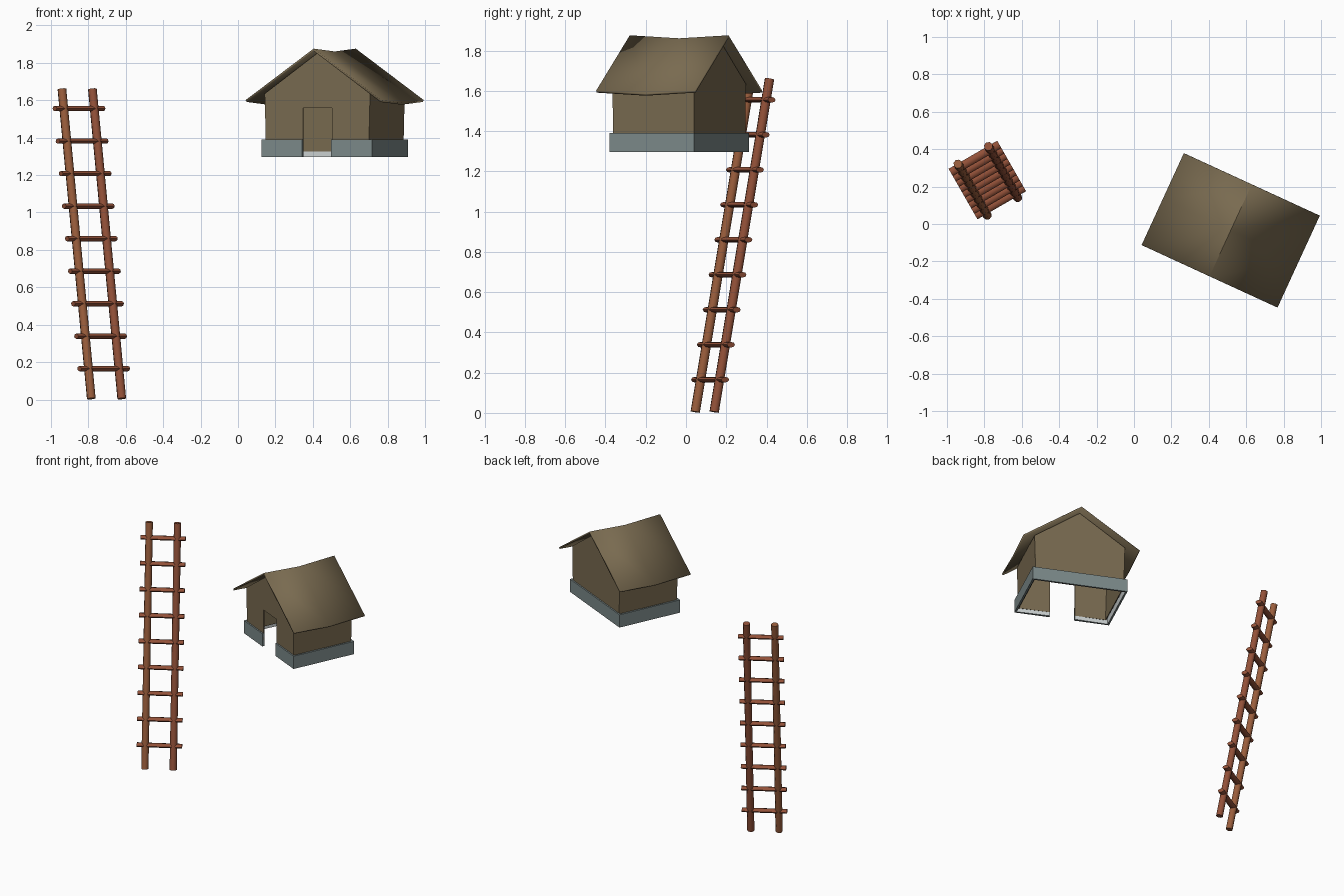
import bpy, math
from mathutils import Vector, Matrix

if "Cube" in bpy.data.objects:
    bpy.data.objects.remove(bpy.data.objects["Cube"])


def material(name, rgb):
    m = bpy.data.materials.new(name)
    m.diffuse_color = (*rgb, 1)
    m.use_nodes = True
    m.node_tree.nodes["Principled BSDF"].inputs["Base Color"].default_value = m.diffuse_color
    return m


BROWN = material("weathered brown", (0.19, 0.145, 0.08))
STONE = material("grey stone", (0.20, 0.25, 0.25))
PALE = material("pale grey", (0.60, 0.64, 0.64))
RED = material("red wood", (0.29, 0.082, 0.04))
ORANGE = material("orange wood", (0.32, 0.11, 0.045))

# House frame: local x across the gable, local -y towards the door
HOUSE = Matrix.Translation((0.517, -0.034, 0)) @ Matrix.Rotation(math.radians(-24.7), 4, 'Z')


def sheet(name, verts, faces, mats, thickness, inner=0):
    """Thin shell thickened behind its outer faces."""
    me = bpy.data.meshes.new(name)
    me.from_pydata(verts, [], faces)
    ob = bpy.data.objects.new(name, me)
    bpy.context.collection.objects.link(ob)
    for m in mats:
        me.materials.append(m)
    ob.matrix_world = HOUSE
    mod = ob.modifiers.new("thickness", 'SOLIDIFY')
    mod.thickness = thickness
    mod.material_offset = inner
    return ob


def smooth(ob, angle):
    bpy.ops.object.select_all(action='DESELECT')
    ob.select_set(True)
    bpy.context.view_layer.objects.active = ob
    bpy.ops.object.shade_smooth_by_angle(angle=math.radians(angle))


# Roof: two slopes with a slight sag in the middle
us, vs = (-0.40, 0, 0.40), (-0.27, 0, 0.27)
verts = [(u, v, 1.876 - 0.6875 * abs(u) - (0.015 if v == 0 else 0)) for v in vs for u in us]
faces = [(j * 3 + i, j * 3 + i + 1, j * 3 + i + 4, j * 3 + i + 3) for j in (0, 1) for i in (0, 1)]
smooth(sheet("roof", verts, faces, [BROWN], 0.012), 30)

# Walls: door gable, plain back gable and two flared sides
LOW, EAVE, D = 1.325, 1.635, 0.222
front = [(-0.302, LOW), (-0.085, LOW), (-0.085, 1.56), (0.085, 1.56), (0.085, LOW),
         (0.302, LOW), (0.31, EAVE), (0, 1.852), (-0.31, EAVE)]
back = [(0.302, LOW), (-0.302, LOW), (-0.31, EAVE), (0, 1.852), (0.31, EAVE)]
verts = [(u, -D, z) for u, z in front] + [(u, D, z) for u, z in back]
faces = [tuple(range(9)), tuple(range(9, 14)), (5, 9, 13, 6), (10, 0, 8, 11)]
sheet("walls", verts, faces, [BROWN], 0.008)

# Stone footing: a band around the walls, open at the door
path = [(0.085, -0.232), (0.325, -0.232), (0.325, 0.232),
        (-0.325, 0.232), (-0.325, -0.232), (-0.085, -0.232)]
verts = [(u, v, z) for z in (1.297, 1.39) for u, v in path]
faces = [(i, i + 1, i + 7, i + 6) for i in range(5)]
sheet("stone_footing", verts, faces, [STONE, PALE], 0.018, inner=1)


def rod(name, a, b, side, half_w, half_h, mat):
    """Eight-sided rod from a to b, half_w wide along side."""
    a, b = Vector(a), Vector(b)
    axis = (b - a).normalized()
    side = (side - axis * side.dot(axis)).normalized()
    up = axis.cross(side)
    bpy.ops.mesh.primitive_cylinder_add(vertices=8, radius=1, depth=1)
    ob = bpy.context.object
    ob.name = name
    rot = Matrix((side * half_w, up * half_h, axis * (b - a).length)).transposed().to_4x4()
    ob.data.transform(Matrix.Translation((a + b) / 2) @ rot)
    ob.data.materials.append(mat)
    smooth(ob, 50)


# Ladder: two leaning rails and nine flattened rungs
along = Vector((0.866, 0.5, 0))
across = Vector((-0.5, 0.866, 0))
foot, head = Vector((-0.703, 0.093, 0.005)), Vector((-0.860, 0.368, 1.66))
for name, s, mat in (("left_rail", -1, ORANGE), ("right_rail", 1, RED)):
    off = along * 0.094 * s
    rod(name, foot + off, head + off, along, 0.024, 0.024, mat)
for i in range(9):
    z = 0.165 + i * 0.1738
    c = foot.lerp(head, (z - foot.z) / (head.z - foot.z))
    rod(f"rung_{i + 1}", c - along * 0.15, c + along * 0.15, across, 0.0225, 0.014, RED)
